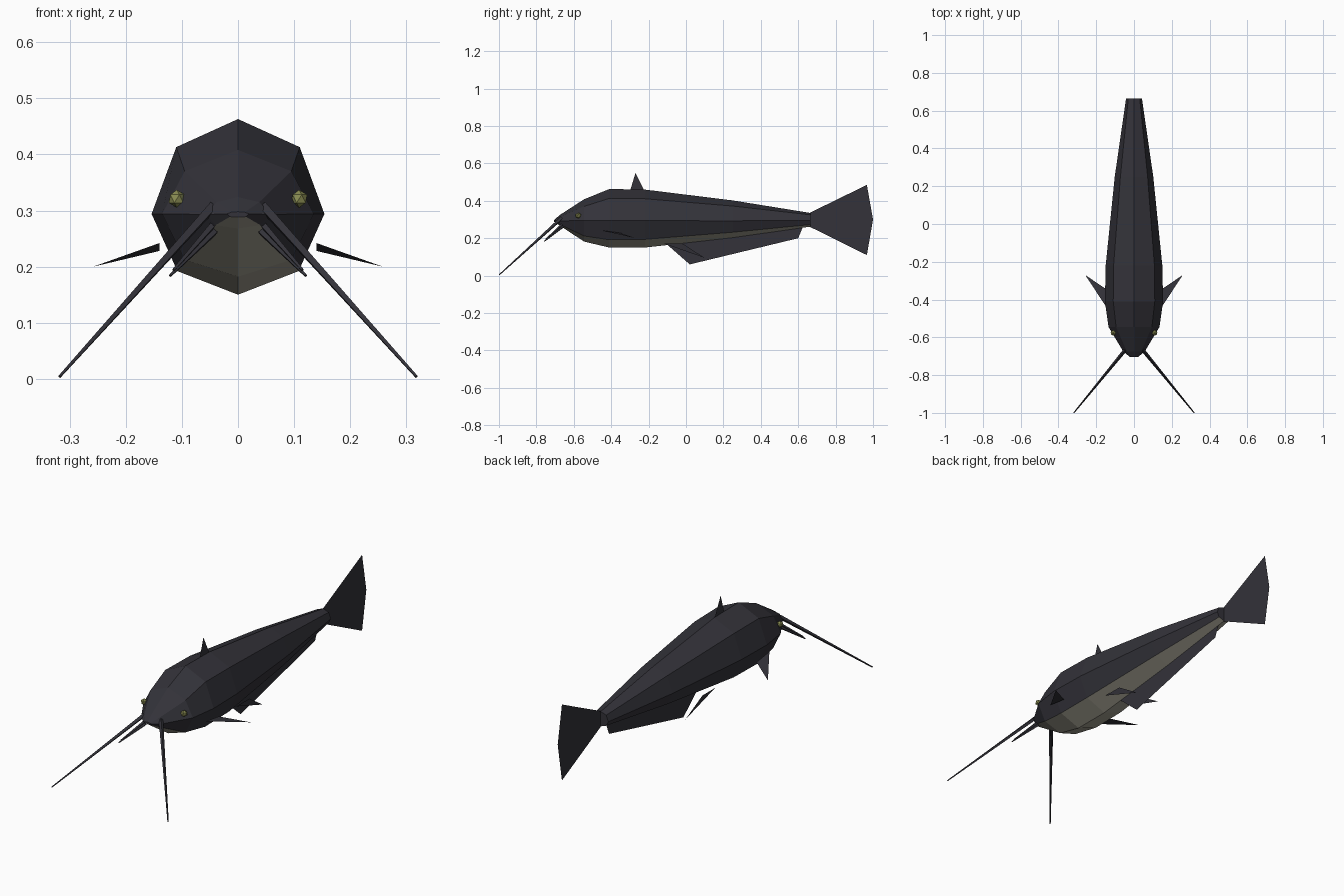
import bpy, bmesh, math
from mathutils import Vector

if "Cube" in bpy.data.objects:
    bpy.data.objects.remove(bpy.data.objects["Cube"])


def material(name, rgb):
    m = bpy.data.materials.new(name)
    m.diffuse_color = (*rgb, 1)
    m.use_nodes = True
    m.node_tree.nodes["Principled BSDF"].inputs["Base Color"].default_value = m.diffuse_color
    return m


SKIN = material("dark skin", (0.033, 0.032, 0.041))
BELLY = material("olive grey belly", (0.345, 0.33, 0.27))
EYE = material("yellow green eye", (0.25, 0.26, 0.085))


def make(name, verts, faces, *mats):
    mesh = bpy.data.meshes.new(name)
    mesh.from_pydata(verts, [], faces)
    for m in mats:
        mesh.materials.append(m)
    ob = bpy.data.objects.new(name, mesh)
    bpy.context.collection.objects.link(ob)
    return ob


# Body: eight-sided loft
# y, top z, upper corner (x, z), side (x, z), lower corner (x, z), bottom z
rings = [
    (-0.705, 0.298, 0.012, 0.297, 0.020, 0.294, 0.014, 0.289, 0.288),
    (-0.675, 0.324, 0.038, 0.315, 0.057, 0.293, 0.040, 0.274, 0.268),
    (-0.545, 0.408, 0.095, 0.370, 0.135, 0.294, 0.095, 0.212, 0.182),
    (-0.410, 0.463, 0.110, 0.413, 0.154, 0.294, 0.108, 0.192, 0.150),
    (-0.220, 0.460, 0.108, 0.411, 0.150, 0.294, 0.106, 0.194, 0.150),
    (0.250, 0.402, 0.072, 0.372, 0.102, 0.293, 0.072, 0.232, 0.203),
    (0.665, 0.335, 0.030, 0.325, 0.042, 0.296, 0.030, 0.273, 0.262),
]
verts, faces = [], []
for y, top, ux, uz, sx, sz, lx, lz, bot in rings:
    verts += [(0, y, top), (ux, y, uz), (sx, y, sz), (lx, y, lz),
              (0, y, bot), (-lx, y, lz), (-sx, y, sz), (-ux, y, uz)]
for r in range(len(rings) - 1):
    for i in range(8):
        a, b = r * 8 + i, r * 8 + (i + 1) % 8
        faces.append((a, b, b + 8, a + 8))
last = (len(rings) - 1) * 8
faces += [tuple(range(7, -1, -1)), tuple(range(last, last + 8))]
body = make("body", verts, faces, SKIN, BELLY)
# The two lowest strips are the belly
for p in body.data.polygons[:-2]:
    p.material_index = 1 if p.index % 8 in (3, 4) else 0

# Flat fins along the centre line, as (y, z) outlines
centre_fins = {
    "dorsal_fin": [(-0.30, 0.45), (-0.27, 0.55), (-0.22, 0.45)],
    "tail_fin": [(0.66, 0.335), (0.967, 0.485), (1.0, 0.30), (0.967, 0.11), (0.66, 0.262)],
    "anal_fin": [(-0.10, 0.165), (0.02, 0.06), (0.60, 0.20), (0.625, 0.26)],
}
for name, outline in centre_fins.items():
    make(name, [(0, y, z) for y, z in outline], [tuple(range(len(outline)))], SKIN)


def barbel(name, start, end, r0, r1):
    """Tapered four-sided whisker between two points."""
    start, end = Vector(start), Vector(end)
    axis = (end - start).normalized()
    u = axis.cross(Vector((0, 0, 1))).normalized()
    v = axis.cross(u)
    vs = [p + (u * math.cos(k * math.pi / 2) + v * math.sin(k * math.pi / 2)) * r
          for p, r in ((start, r0), (end, r1)) for k in range(4)]
    fs = [(k, (k + 1) % 4, (k + 1) % 4 + 4, k + 4) for k in range(4)]
    make(name, vs, fs + [(3, 2, 1, 0), (4, 5, 6, 7)], SKIN)


# Paired parts
for s, side in ((1, "right"), (-1, "left")):
    make(side + "_pectoral_fin",
         [(s * 0.14, -0.45, 0.242), (s * 0.14, -0.35, 0.228), (s * 0.258, -0.27, 0.20)],
         [(0, 1, 2)], SKIN)
    make(side + "_pelvic_fin",
         [(s * 0.075, -0.12, 0.172), (s * 0.075, -0.02, 0.172), (s * 0.065, 0.10, 0.095)],
         [(0, 1, 2)], SKIN)
    barbel(side + "_long_barbel", (s * 0.045, -0.665, 0.307), (s * 0.318, -0.999, 0.004),
           0.010, 0.003)
    barbel(side + "_upper_chin_barbel", (s * 0.045, -0.662, 0.274), (s * 0.115, -0.750, 0.194),
           0.007, 0.003)
    barbel(side + "_lower_chin_barbel", (s * 0.042, -0.658, 0.262), (s * 0.121, -0.757, 0.184),
           0.007, 0.003)
    bpy.ops.mesh.primitive_ico_sphere_add(subdivisions=1, radius=0.016,
                                          location=(s * 0.109, -0.576, 0.321))
    eye = bpy.context.object
    eye.name = side + "_eye"
    eye.data.materials.append(EYE)

# Consistent outward normals on the solid body parts
for ob in bpy.data.objects:
    if "body" in ob.name or "barbel" in ob.name:
        bm = bmesh.new()
        bm.from_mesh(ob.data)
        bmesh.ops.recalc_face_normals(bm, faces=bm.faces)
        bm.to_mesh(ob.data)
        bm.free()
